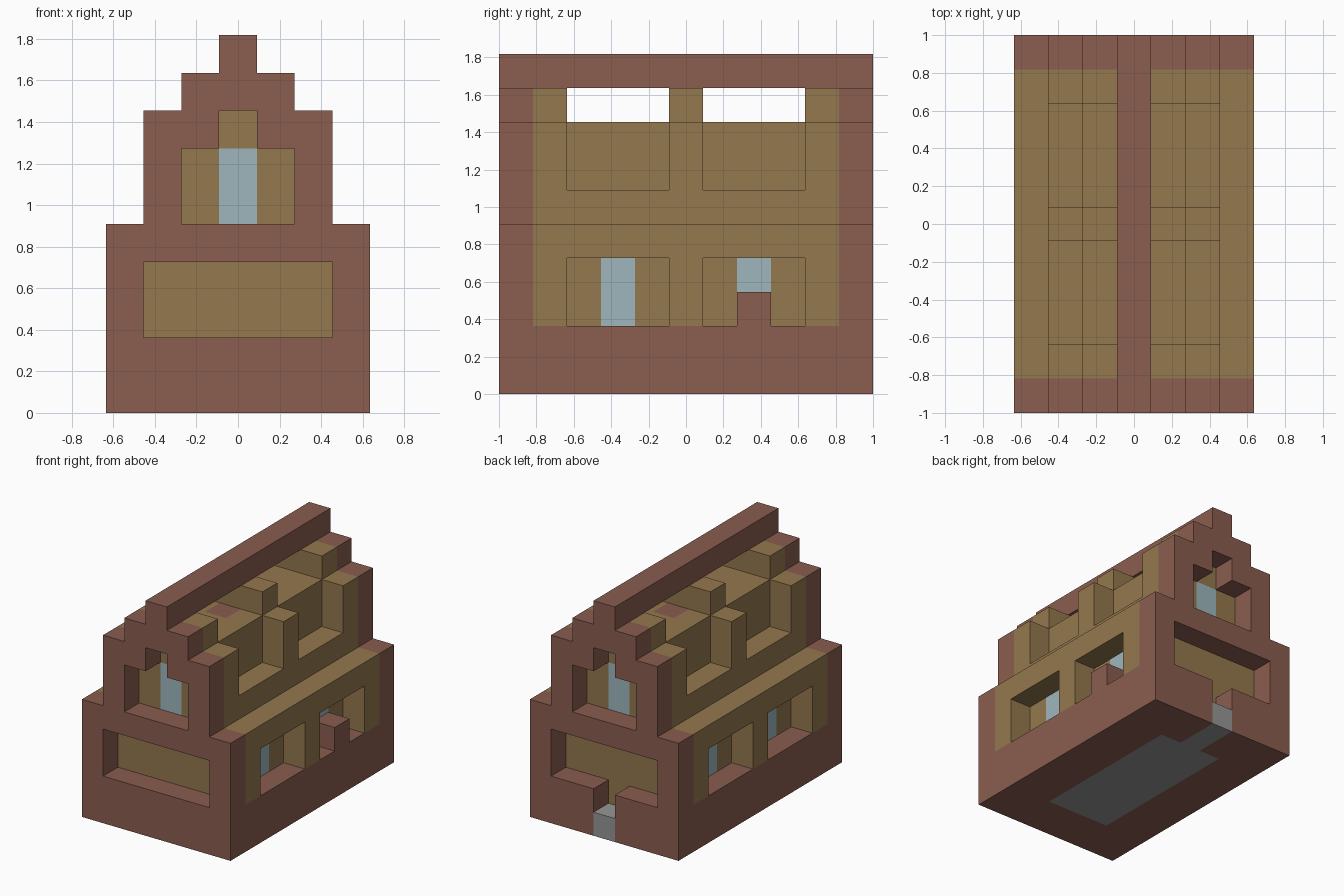
import bpy
import bmesh
from itertools import product
from mathutils import Vector

cube = bpy.data.objects.get("Cube")
if cube:
    bpy.data.objects.remove(cube, do_unlink=True)

NX, NY = 7, 11          # house footprint in blocks
U = 2 / NY              # block size


def material(name, r, g, b):
    m = bpy.data.materials.new(name)
    m.diffuse_color = (r, g, b, 1)
    m.use_nodes = True
    m.node_tree.nodes["Principled BSDF"].inputs["Base Color"].default_value = (r, g, b, 1)
    return m


brick = material("brick", 0.254, 0.109, 0.080)
timber = material("tan timber", 0.296, 0.188, 0.076)
glass = material("pale blue glass", 0.337, 0.468, 0.515)
stone = material("grey stone", 0.305, 0.305, 0.305)

blocks = {}             # block position -> part name
part_material = {}


def fill(part, mat, x, y, z):
    """Fill a box of blocks; ranges are (start, end)."""
    part_material[part] = mat
    for cell in product(range(*x), range(*y), range(*z)):
        blocks[cell] = part


def carve(x, y, z):
    for cell in product(range(*x), range(*y), range(*z)):
        blocks.pop(cell, None)


BAYS = ((2, 5), (6, 9))             # window bays along each side
SIDES = ((0, 1), (NX - 1, NX))      # outer side layers
ENDS = ((0, 1), (NY - 1, NY))       # front and back layers
INNER = (1, NY - 1)
MID = (3, 4)

# Foundation, long walls and stepped roof
fill("foundation", brick, (0, NX), (0, NY), (0, 2))
fill("long_walls", timber, (0, NX), INNER, (2, 5))
fill("roof", timber, (1, 6), INNER, (5, 8))
fill("roof", timber, (2, 5), INNER, (8, 9))

# Stepped gables with recesses
for end, name in zip(ENDS, ("front_gable", "back_gable")):
    fill(name, brick, (0, NX), end, (2, 5))
    fill(name, brick, (1, 6), end, (5, 8))
    fill(name, brick, (2, 5), end, (8, 9))
    carve((1, 6), end, (2, 4))
    carve((2, 5), end, (5, 7))
    carve(MID, end, (7, 8))

# Side window niches and roof openings
for bay in BAYS:
    for side in SIDES:
        carve(side, bay, (2, 4))
    for edge in ((1, 2), (5, 6)):
        carve(edge, bay, (6, 8))
    carve((2, 5), bay, (8, 9))

# Ridge beam and the brick beneath its middle
fill("ridge_beam", brick, MID, (0, NY), (9, 10))
fill("ridge_support", brick, MID, (4, 7), (7, 8))

# Window panes
for start, end in BAYS:
    pane = (start + 1, end - 1)
    for column in ((1, 2), (5, 6)):
        fill("side_windows", glass, column, pane, (2, 4))
for row in ((1, 2), (9, 10)):
    fill("gable_windows", glass, MID, row, (5, 7))

# Block in front of one side window
fill("window_block", brick, (6, 7), (7, 8), (2, 3))

# Back doorway, stone floor and doorstep
carve(MID, ENDS[1], (1, 2))
fill("door", timber, MID, (9, 10), (1, 2))
fill("stone_floor", stone, (2, 5), (2, 9), (0, 1))
fill("doorstep", stone, MID, (9, NY), (0, 1))


def build(part):
    """Skin the exposed sides of one part's blocks."""
    bm = bmesh.new()
    for cell in [c for c, p in blocks.items() if p == part]:
        for axis, sign in product(range(3), (-1, 1)):
            near = list(cell)
            near[axis] += sign
            if tuple(near) in blocks:
                continue
            a, b = (axis + 1) % 3, (axis + 2) % 3
            loop = [(0, 0), (1, 0), (1, 1), (0, 1)][::sign]
            verts = []
            for s, t in loop:
                p = Vector(cell)
                p[axis] += sign > 0
                p[a] += s
                p[b] += t
                verts.append(bm.verts.new((p - Vector((NX / 2, NY / 2, 0))) * U))
            bm.faces.new(verts)
    if bm.faces:
        bmesh.ops.remove_doubles(bm, verts=bm.verts[:], dist=U / 100)
        bmesh.ops.dissolve_limit(bm, angle_limit=0.01, verts=bm.verts[:], edges=bm.edges[:])
        mesh = bpy.data.meshes.new(part)
        bm.to_mesh(mesh)
        mesh.materials.append(part_material[part])
        bpy.context.collection.objects.link(bpy.data.objects.new(part, mesh))
    bm.free()


for part in part_material:
    build(part)
